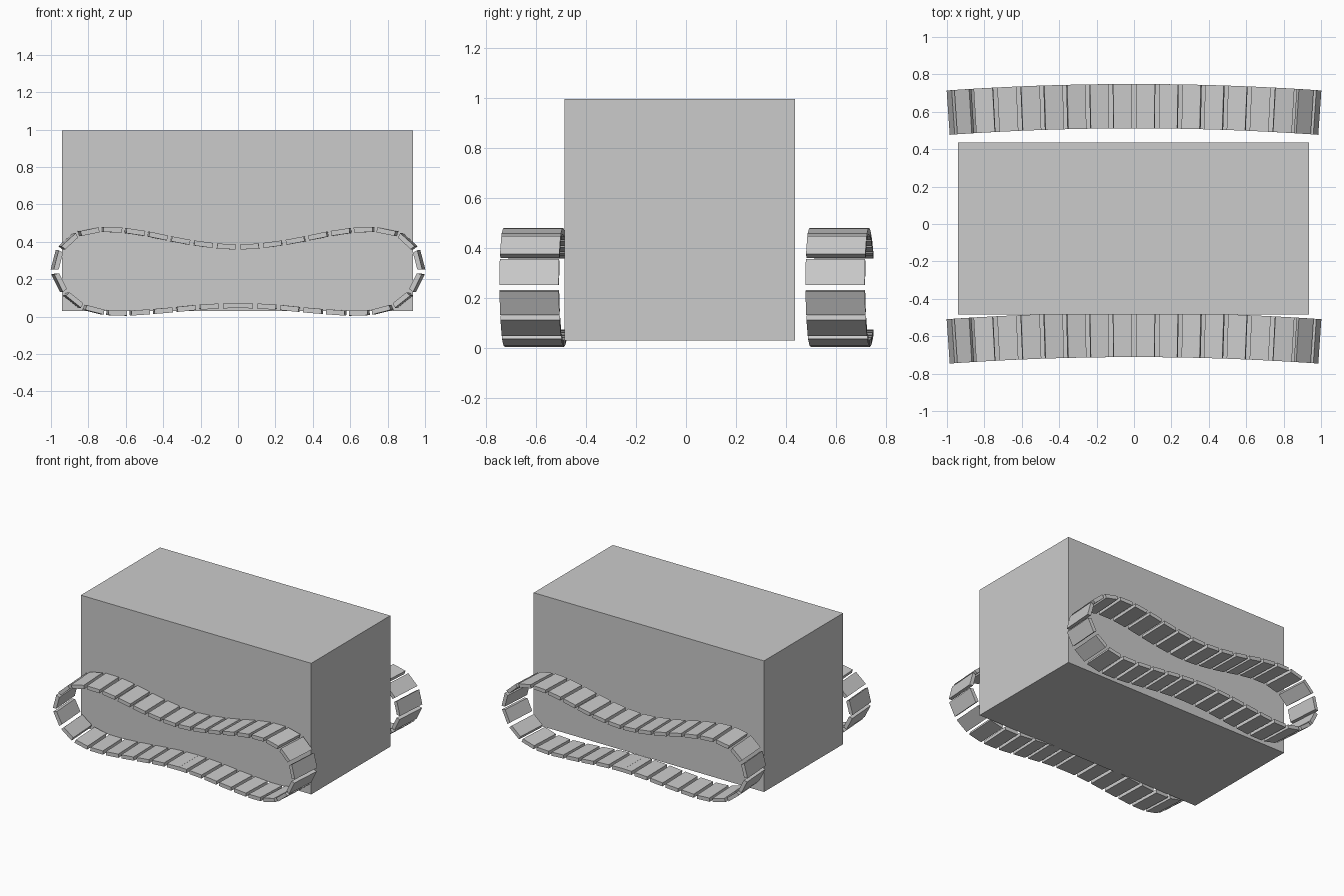
import bpy, bmesh
from mathutils import Vector

if "Cube" in bpy.data.objects:
    bpy.data.objects.remove(bpy.data.objects["Cube"])

# Track centre line: right half in (x, z), from bottom middle round to top middle
HALF = [(0, .06), (.2, .051), (.4, .032), (.63, .018), (.78, .036), (.88, .085),
        (.95, .165), (.98, .25), (.957, .345), (.885, .425), (.8, .456),
        (.68, .467), (.5, .445), (.25, .396), (0, .372)]
LOOP = [Vector(p) for p in HALF + [(-x, z) for x, z in HALF[-2:0:-1]]]
WIDTH, THICK, LINK, START, OVERLAP = .237, .027, .1, -.02, .06


def sample_loop(pts, steps=16):
    """Smooth closed path with its running length."""
    out, n = [], len(pts)
    for i in range(n):
        a, b, c, d = (pts[(i + k) % n] for k in (-1, 0, 1, 2))
        for j in range(steps):
            t = j / steps
            out.append(.5 * (2 * b + (c - a) * t + (2 * a - 5 * b + 4 * c - d) * t * t
                             + (3 * b - a - 3 * c + d) * t ** 3))
    out.append(out[0].copy())
    run = [0.0]
    for p, q in zip(out, out[1:]):
        run.append(run[-1] + (q - p).length)
    return out, run


PATH, RUN = sample_loop(LOOP)
TOTAL = RUN[-1]


def at(s):
    s %= TOTAL
    i = max(k for k in range(len(RUN) - 1) if RUN[k] <= s)
    return PATH[i].lerp(PATH[i + 1], (s - RUN[i]) / (RUN[i + 1] - RUN[i]))


def on_track(s, across, out, y):
    """Bend a link corner onto the track, which also bows slightly sideways."""
    p = at(s)
    t = (at(s + .015) - at(s - .015)).normalized()
    x, z = p.x + t.y * out, p.y - t.x * out
    return Vector((x + across * .07 * x, y + across - .035 * x * x, z))


def make_object(name, bm):
    bmesh.ops.recalc_face_normals(bm, faces=bm.faces)
    me = bpy.data.meshes.new(name)
    bm.to_mesh(me)
    bm.free()
    ob = bpy.data.objects.new(name, me)
    bpy.context.collection.objects.link(ob)
    return ob


def track(name, y):
    bm = bmesh.new()
    gaps = round((TOTAL - OVERLAP) / .125)
    pitch = (TOTAL - OVERLAP) / gaps
    for i in range(gaps + 1):
        link = bmesh.ops.create_cube(bm, size=1)["verts"]
        for v in link:
            v.co = on_track(START + i * pitch + (v.co.x + .5) * LINK,
                            v.co.y * WIDTH, v.co.z * THICK, y)
    return make_object(name, bm)


# Hull block
bm = bmesh.new()
bmesh.ops.create_cube(bm, size=1)
bmesh.ops.scale(bm, vec=(1.876, .92, .965), verts=bm.verts)
bmesh.ops.translate(bm, vec=(-.002, -.025, .5125), verts=bm.verts)
make_object("hull", bm)

# Two link tracks
track("front_track", -.593)
track("back_track", .63)
